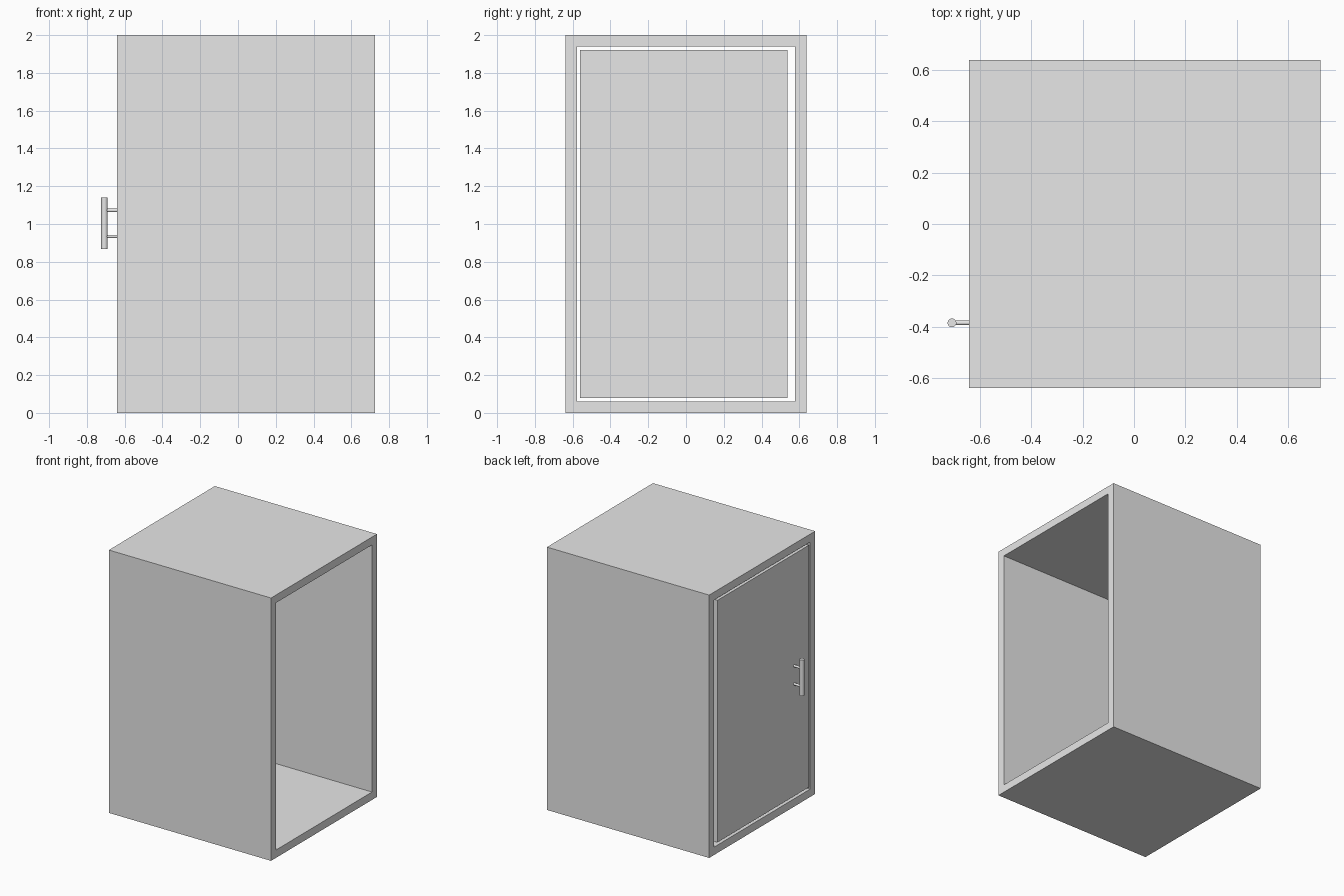
import bpy
import bmesh
from mathutils import Matrix, Vector

cube = bpy.data.objects.get("Cube")
if cube:
    bpy.data.objects.remove(cube, do_unlink=True)

# Single light grey finish
grey = bpy.data.materials.new("light_grey")
grey.use_nodes = True
grey.diffuse_color = (0.8, 0.8, 0.8, 1)
grey.node_tree.nodes["Principled BSDF"].inputs["Base Color"].default_value = (0.8, 0.8, 0.8, 1)

LEFT, RIGHT = -0.641, 0.724     # ends of the shell along x
HALF_Y, WALL, TOP = 0.637, 0.06, 2.0


def make(name, bm):
    bmesh.ops.recalc_face_normals(bm, faces=bm.faces)
    mesh = bpy.data.meshes.new(name)
    bm.to_mesh(mesh)
    bm.free()
    mesh.materials.append(grey)
    obj = bpy.data.objects.new(name, mesh)
    bpy.context.collection.objects.link(obj)
    return obj


def box(name, low, high):
    low, high = Vector(low), Vector(high)
    bm = bmesh.new()
    bmesh.ops.create_cube(bm, size=1, matrix=Matrix.Translation((low + high) / 2)
                          @ Matrix.Diagonal((*(high - low), 1)))
    return make(name, bm)


def rod(name, start, end, radius):
    start, end = Vector(start), Vector(end)
    axis = end - start
    turn = axis.to_track_quat('Z', 'Y').to_matrix().to_4x4()
    bm = bmesh.new()
    bmesh.ops.create_cone(bm, cap_ends=True, segments=32, radius1=radius, radius2=radius,
                          depth=axis.length,
                          matrix=Matrix.Translation((start + end) / 2) @ turn)
    for face in bm.faces:
        face.smooth = len(face.verts) == 4
    for edge in bm.edges:
        edge.smooth = all(f.smooth for f in edge.link_faces)
    return make(name, bm)


# Shell: rectangular tube, open at both x ends
bm = bmesh.new()
rings = []
for x in (LEFT, RIGHT):
    for inset in (0, WALL):
        y, low, high = HALF_Y - inset, inset, TOP - inset
        rings.append([bm.verts.new((x, *p)) for p in
                      ((-y, low), (y, low), (y, high), (-y, high))])
for a, b in ((0, 1), (1, 3), (3, 2), (2, 0)):
    for i in range(4):
        j = (i + 1) % 4
        bm.faces.new((rings[a][i], rings[a][j], rings[b][j], rings[b][i]))
make("cabinet_shell", bm)

# Door panel, flush in the left opening with a gap around it
box("door", (LEFT, -0.561, 0.08), (LEFT + 0.05, 0.538, 1.922))

# Pull handle: upright bar on two posts
BAR_X, BAR_Y = -0.707, -0.384
rod("handle_bar", (BAR_X, BAR_Y, 0.867), (BAR_X, BAR_Y, 1.14), 0.017)
for name, z in (("lower", 0.934), ("upper", 1.072)):
    rod(f"handle_{name}_post", (BAR_X, BAR_Y, z), (LEFT + 0.01, BAR_Y, z), 0.009)
